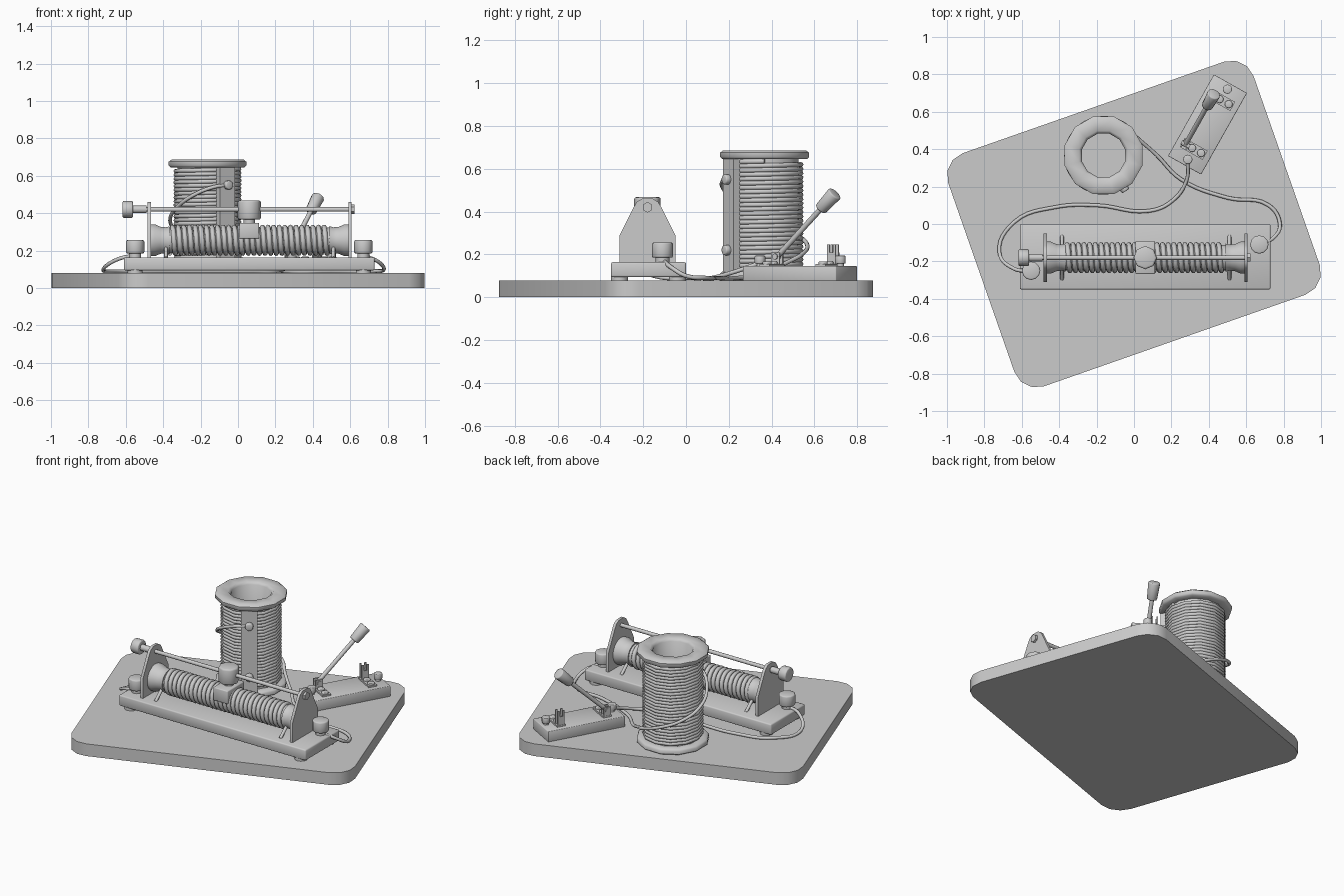
import bpy, bmesh, math
from math import radians, sin, cos, pi
from mathutils import Vector, Matrix

old = bpy.data.objects.get("Cube")
if old:
    bpy.data.objects.remove(old, do_unlink=True)

grey = bpy.data.materials.new("plain grey")
grey.use_nodes = True
grey.diffuse_color = (0.6, 0.6, 0.6, 1)
grey.node_tree.nodes["Principled BSDF"].inputs["Base Color"].default_value = (0.6, 0.6, 0.6, 1)
parts = []


def finish(name, bm, matrix=Matrix()):
    bm.transform(matrix)
    bmesh.ops.recalc_face_normals(bm, faces=bm.faces)
    mesh = bpy.data.meshes.new(name)
    bm.to_mesh(mesh)
    bm.free()
    mesh.materials.append(grey)
    obj = bpy.data.objects.new(name, mesh)
    bpy.context.collection.objects.link(obj)
    parts.append(obj)
    return obj


def box(name, centre, size, matrix=Matrix(), bevel=0):
    bm = bmesh.new()
    bmesh.ops.create_cube(bm, size=1)
    bm.transform(Matrix.Translation(centre) @ Matrix.Diagonal((*size, 1)))
    if bevel:
        bmesh.ops.bevel(bm, geom=bm.edges[:], offset=bevel, segments=2, profile=0.5, affect='EDGES')
    return finish(name, bm, matrix)


def rod(name, start, end, r1, r2=None, sides=12, matrix=Matrix(), bevel=0):
    start, end = Vector(start), Vector(end)
    axis = end - start
    bm = bmesh.new()
    bmesh.ops.create_cone(bm, cap_ends=True, segments=sides, radius1=r1,
                          radius2=r1 if r2 is None else r2, depth=axis.length)
    if bevel:
        rims = [e for e in bm.edges if abs(e.verts[0].co.z - e.verts[1].co.z) < 1e-5]
        bmesh.ops.bevel(bm, geom=rims, offset=bevel, segments=2, profile=0.5, affect='EDGES')
    place = Matrix.Translation((start + end) / 2) @ axis.to_track_quat('Z', 'Y').to_matrix().to_4x4()
    return finish(name, bm, matrix @ place)


def prism(name, outline, depth, matrix):
    bm = bmesh.new()
    face = bm.faces.new([bm.verts.new((x, y, 0)) for x, y in outline])
    top = bmesh.ops.extrude_face_region(bm, geom=[face])["geom"]
    bmesh.ops.translate(bm, vec=(0, 0, depth), verts=[g for g in top if isinstance(g, bmesh.types.BMVert)])
    return finish(name, bm, matrix)


def lathe(name, profile, sides, matrix, closed=True):
    bm = bmesh.new()
    rings = [[bm.verts.new((r * cos(2 * pi * (i + 0.5) / sides), r * sin(2 * pi * (i + 0.5) / sides), z))
              for i in range(sides)] for r, z in profile]
    for a, b in zip(rings, rings[1:] + rings[:1] if closed else rings[1:]):
        for i in range(sides):
            j = (i + 1) % sides
            bm.faces.new((a[i], a[j], b[j], b[i]))
    return finish(name, bm, matrix)


def wire(name, points, radius, smooth=True):
    curve = bpy.data.curves.new(name, 'CURVE')
    curve.dimensions = '3D'
    curve.bevel_depth = radius
    curve.bevel_resolution = 2
    curve.resolution_u = 6
    curve.use_fill_caps = True
    spline = curve.splines.new('BEZIER' if smooth else 'POLY')
    knots = spline.bezier_points if smooth else spline.points
    knots.add(len(points) - 1)
    for knot, p in zip(knots, points):
        if smooth:
            knot.co = p
            knot.handle_left_type = knot.handle_right_type = 'AUTO'
        else:
            knot.co = (*p, 1)
    curve.materials.append(grey)
    obj = bpy.data.objects.new(name, curve)
    bpy.context.collection.objects.link(obj)
    bpy.ops.object.select_all(action='DESELECT')
    obj.select_set(True)
    bpy.context.view_layer.objects.active = obj
    bpy.ops.object.convert(target='MESH')
    parts.append(bpy.context.view_layer.objects.active)


def helix(radius, length, turns, steps):
    return [(radius * cos(2 * pi * i / steps), radius * sin(2 * pi * i / steps), length * i / (turns * steps))
            for i in range(turns * steps + 1)]


# Base board with rounded corners, turned on the ground
corner = 0.125
outline = []
for k, (sx, sy) in enumerate([(1, 1), (-1, 1), (-1, -1), (1, -1)]):
    for step in range(4):
        a = radians(90 * k + 30 * step)
        outline.append((sx * (0.865 - corner) + corner * cos(a), sy * (0.66 - corner) + corner * sin(a)))
prism("base_board", outline, 0.079, Matrix.Rotation(radians(19.3), 4, 'Z'))

# Rheostat stand and feet
box("rheostat_stand", (0.06, -0.175, 0.129), (1.34, 0.35, 0.07), bevel=0.008)
for x in (-0.55, 0.67):
    for y in (-0.31, -0.04):
        rod("stand_foot", (x, y, 0.07), (x, y, 0.1), 0.04)

# Rheostat end plates
axis_y, axis_z, rod_z = -0.18, 0.255, 0.42
half = [(0.13, 0.16), (0.13, 0.29), (0.065, 0.42), (0.05, 0.445), (0.025, 0.46)]
plate = half + [(-y, z) for y, z in reversed(half)]
upright = Matrix(((0, 0, 1, 0), (1, 0, 0, axis_y), (0, 1, 0, 0), (0, 0, 0, 1)))
for x in (-0.483, 0.59):
    prism("end_plate", plate, 0.018, Matrix.Translation((x, 0, 0)) @ upright)

# Resistance tube, flared collars, winding and supporting pins
rod("resistance_tube", (-0.45, axis_y, axis_z), (0.58, axis_y, axis_z), 0.068, sides=24)
for end, way in ((-0.465, 1), (0.59, -1)):
    turn = Matrix.Translation((end, axis_y, axis_z)) @ Matrix.Rotation(way * pi / 2, 4, 'Y')
    lathe("flared_collar", [(0.086, 0), (0.086, 0.02), (0.073, 0.05), (0.07, 0.08), (0.076, 0.1), (0.06, 0.1),
                            (0.06, 0)], 24, turn)
    x = end + way * 0.08
    for side in (-1, 1):
        rod("collar_pin", (x, axis_y + side * 0.05, 0.215), (x, axis_y + side * 0.115, 0.16), 0.01, sides=8)
to_x = Matrix.Translation((-0.365, axis_y, axis_z)) @ Matrix.Rotation(pi / 2, 4, 'Y')
wire("resistance_winding", [to_x @ Vector(p) for p in helix(0.07, 0.84, 28, 16)], 0.0135, smooth=False)

# Slider rod with end knob and nut
rod("slider_rod", (-0.5, axis_y, rod_z), (0.62, axis_y, rod_z), 0.012)
rod("rod_collar", (-0.565, axis_y, rod_z), (-0.49, axis_y, rod_z), 0.02)
rod("rod_knob", (-0.617, axis_y, rod_z), (-0.562, axis_y, rod_z), 0.045, bevel=0.006)
rod("rod_nut", (0.605, axis_y, rod_z), (0.622, axis_y, rod_z), 0.025, sides=6)

# Slider block, stem and knob
box("slider_block", (0.06, axis_y, 0.306), (0.105, 0.175, 0.085), bevel=0.006)
rod("slider_stem", (0.06, axis_y, 0.34), (0.06, axis_y, 0.38), 0.03)
rod("slider_knob", (0.06, axis_y, 0.365), (0.06, axis_y, 0.468), 0.062, sides=8, bevel=0.01)


def terminal(name, x, y, z, r, matrix=Matrix()):
    rod(name + "_post", (x, y, z), (x, y, z + r * 0.8), r * 0.65, matrix=matrix)
    rod(name + "_cap", (x, y, z + r * 0.5), (x, y, z + r * 1.95), r, matrix=matrix, bevel=r * 0.15)


terminal("left_terminal", -0.55, -0.25, 0.16, 0.049)
terminal("right_terminal", 0.67, -0.11, 0.16, 0.049)

# Spool, its winding, and the strip with two screws
spool = Matrix.Translation((-0.163, 0.367, 0))
rim = [(0.12, 0.095), (0.135, 0.079), (0.2, 0.079), (0.215, 0.09), (0.215, 0.11), (0.205, 0.12), (0.165, 0.12)]
lathe("spool", rim + [(r, 0.765 - z) for r, z in reversed(rim)], 12, spool)
wire("spool_winding", [spool @ Vector((0, 0, 0.13)) + Vector(p) for p in helix(0.17, 0.505, 25, 12)],
     0.0115, smooth=False)
strip = spool @ Matrix.Rotation(radians(-58), 4, 'Z')
box("spool_strip", (0.18, 0, 0.38), (0.04, 0.095, 0.53), strip)
for z in (0.22, 0.55):
    rod("strip_screw", (0.19, 0, z), (0.225, 0, z), 0.024, matrix=strip, bevel=0.006)

# Knife switch, built along its own x axis
switch = Matrix.Translation((0.393, 0.532, 0)) @ Matrix.Rotation(radians(60.6), 4, 'Z')
box("switch_board", (0, 0, 0.111), (0.5, 0.203, 0.07), switch, bevel=0.004)
for u in (-0.214, 0.217):
    terminal("switch_terminal", u, 0, 0.145, 0.025, switch)
for u in (-0.15, 0.15):
    box("contact_plate", (u, 0, 0.15), (0.055, 0.14, 0.012), switch)
    for v in (-0.045, 0.01):
        rod("plate_screw", (u, v, 0.15), (u, v, 0.167), 0.021, matrix=switch, bevel=0.004)
    for v in (0.035, 0.065):
        box("contact_jaw", (u, v, 0.18), (0.045, 0.007, 0.06), switch)
        if u > 0:
            for w in (-0.016, 0.016):
                box("jaw_prong", (u + w, v, 0.226), (0.012, 0.007, 0.04), switch)
rod("hinge_pin", (-0.15, 0.025, 0.19), (-0.15, 0.075, 0.19), 0.014, matrix=switch)
pivot, tip = Vector((-0.15, 0.05, 0.19)), Vector((0.16, 0.05, 0.485))
rod("switch_lever", pivot, pivot.lerp(tip, 0.85), 0.013, matrix=switch)
rod("lever_handle", pivot.lerp(tip, 0.75), tip, 0.03, 0.036, matrix=switch, bevel=0.006)

# Loose wires between the parts
wrap = [(-57, 0.55), (-80, 0.54), (-110, 0.5), (-145, 0.43), (-180, 0.36), (-220, 0.3), (-260, 0.25),
        (-300, 0.2), (-330, 0.16)]
around = [spool @ Vector((0.2 * cos(radians(a)), 0.2 * sin(radians(a)), z)) for a, z in wrap]
wire("spool_wire", around + [(0.12, 0.37, 0.11), (0.25, 0.24, 0.09), (0.5, 0.14, 0.09), (0.72, 0.1, 0.09),
                             (0.78, 0, 0.1), (0.75, -0.07, 0.14), (0.67, -0.11, 0.175)], 0.01)
wire("switch_wire", [(-0.55, -0.25, 0.175), (-0.64, -0.24, 0.155), (-0.72, -0.15, 0.1), (-0.64, 0.01, 0.09),
                     (-0.42, 0.09, 0.09), (-0.2, 0.1, 0.09), (0.08, 0.07, 0.09), (0.2, 0.12, 0.09),
                     (0.28, 0.23, 0.12), (0.288, 0.345, 0.16)], 0.01)

# Smooth shading that keeps the edges
bpy.ops.object.select_all(action='DESELECT')
for obj in parts:
    obj.select_set(True)
bpy.context.view_layer.objects.active = parts[0]
bpy.ops.object.shade_smooth_by_angle(angle=radians(50))
